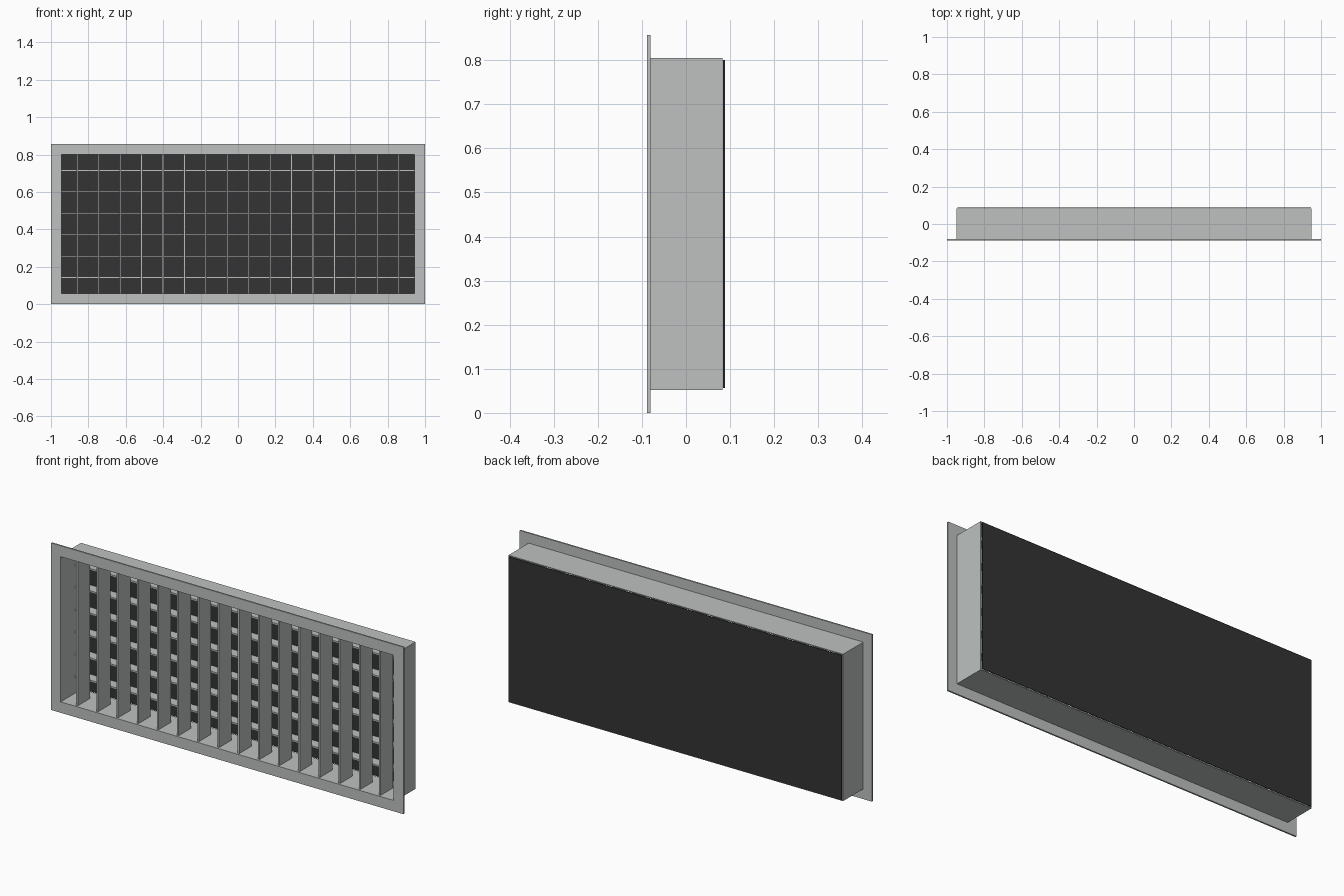
import bpy, bmesh

if "Cube" in bpy.data.objects:
    bpy.data.objects.remove(bpy.data.objects["Cube"])

ZC = 0.4285  # height of the grille centre


def material(name, rgb):
    m = bpy.data.materials.new(name)
    m.diffuse_color = (*rgb, 1)
    m.use_nodes = True
    m.node_tree.nodes["Principled BSDF"].inputs["Base Color"].default_value = m.diffuse_color
    return m


METAL = material("light grey metal", (0.51, 0.535, 0.53))
DARK = material("dark backing", (0.034, 0.034, 0.034))


def make_object(name, bm, mat):
    bmesh.ops.recalc_face_normals(bm, faces=bm.faces)
    me = bpy.data.meshes.new(name)
    bm.to_mesh(me)
    bm.free()
    me.materials.append(mat)
    ob = bpy.data.objects.new(name, me)
    bpy.context.collection.objects.link(ob)
    return ob


def box(name, x, y, z, mat):
    """Box from (min, max) ranges on each axis."""
    bm = bmesh.new()
    bmesh.ops.create_cube(bm, size=1)
    for v in bm.verts:
        v.co = [r[0] + (c + 0.5) * (r[1] - r[0]) for c, r in zip(v.co, (x, y, z))]
    return make_object(name, bm, mat)


def ring(name, outer, inner, y0, y1, mat):
    """Rectangular tube along y, from half width and half height pairs."""
    bm = bmesh.new()
    signs = ((-1, -1), (1, -1), (1, 1), (-1, 1))
    loops = [[bm.verts.new((sx * w, y, ZC + sz * h)) for sx, sz in signs]
             for (w, h), y in ((outer, y0), (outer, y1), (inner, y1), (inner, y0))]
    for k in range(4):
        a, b = loops[k], loops[(k + 1) % 4]
        for i in range(4):
            j = (i + 1) % 4
            bm.faces.new((a[i], a[j], b[j], b[i]))
    return make_object(name, bm, mat)


# Front flange and the duct sleeve behind it
ring("front_flange", (1.0, 0.4285), (0.945, 0.3725), -0.088, -0.080, METAL)
ring("duct_sleeve", (0.95, 0.377), (0.945, 0.3725), -0.080, 0.083, METAL)

# Upright blades in front
for i in range(16):
    x = (i - 7.5) * 0.1146
    box(f"vertical_blade_{i + 1}", (x - 0.0045, x + 0.0045), (-0.078, 0.022),
        (ZC - 0.3725, ZC + 0.3725), METAL)

# Level blades behind
for i in range(6):
    z = ZC + (i - 2.5) * 0.1146
    box(f"horizontal_blade_{i + 1}", (-0.945, 0.945), (0.028, 0.082),
        (z - 0.0045, z + 0.0045), METAL)

# Dark plate closing the back
box("back_plate", (-0.945, 0.945), (0.0845, 0.088), (ZC - 0.372, ZC + 0.372), DARK)
